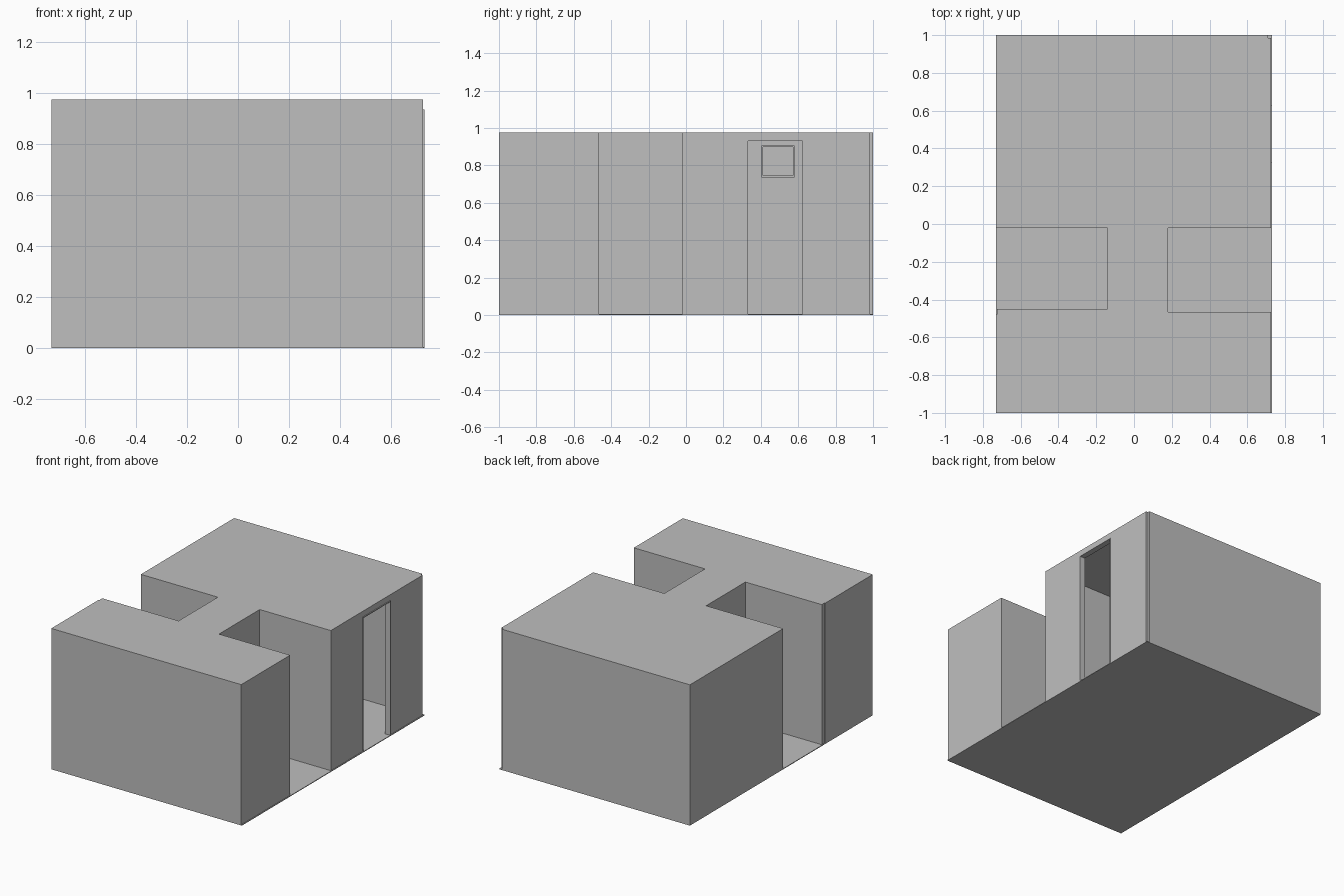
import bpy
import bmesh

cube = bpy.data.objects.get("Cube")
if cube:
    bpy.data.objects.remove(cube, do_unlink=True)

grey = bpy.data.materials.new("plaster_grey")
grey.use_nodes = True
grey.diffuse_color = (0.52, 0.52, 0.52, 1)
grey.node_tree.nodes["Principled BSDF"].inputs["Base Color"].default_value = (0.52, 0.52, 0.52, 1)

HEIGHT, WALL, ROOF, FLOOR = 0.975, 0.035, 0.015, 0.005


def finish(name, bm):
    bmesh.ops.recalc_face_normals(bm, faces=bm.faces)
    mesh = bpy.data.meshes.new(name)
    bm.to_mesh(mesh)
    bm.free()
    mesh.materials.append(grey)
    obj = bpy.data.objects.new(name, mesh)
    bpy.context.collection.objects.link(obj)
    return obj


def prism(name, outline, z0, z1):
    bm = bmesh.new()
    face = bm.faces.new([bm.verts.new((x, y, z0)) for x, y in outline])
    new = bmesh.ops.extrude_face_region(bm, geom=[face])["geom"]
    verts = [v for v in new if isinstance(v, bmesh.types.BMVert)]
    bmesh.ops.translate(bm, verts=verts, vec=(0, 0, z1 - z0))
    return finish(name, bm)


def box(name, x0, x1, y0, y1, z0, z1):
    return prism(name, [(x0, y0), (x1, y0), (x1, y1), (x0, y1)], z0, z1)


def cut(target, cutter):
    cutter.hide_render = True
    mod = target.modifiers.new("cut", "BOOLEAN")
    mod.operation = "DIFFERENCE"
    mod.solver = "EXACT"
    mod.object = cutter
    bpy.context.view_layer.objects.active = target
    bpy.ops.object.modifier_apply(modifier=mod.name)
    bpy.data.objects.remove(cutter, do_unlink=True)


def frame(name, x0, x1, y0, y1, z0, z1, t):
    # two uprights and a head bar
    box(name + "_upright_front", x0, x1, y0, y0 + t, z0, z1)
    box(name + "_upright_back", x0, x1, y1 - t, y1, z0, z1)
    box(name + "_head", x0, x1, y0 + t, y1 - t, z1 - t, z1)


# Floor slab under the rooms and both courtyards
box("floor_slab", -0.73, 0.73, -1, 1, 0, FLOOR)

# H-shaped building shell
outer = [(-0.73, -1), (0.725, -1), (0.725, -0.465), (0.18, -0.465),
         (0.18, -0.02), (0.725, -0.02), (0.725, 0.985), (0.71, 0.985),
         (0.71, 1), (-0.73, 1), (-0.73, -0.02), (-0.14, -0.02),
         (-0.14, -0.45), (-0.725, -0.45), (-0.725, -0.48), (-0.73, -0.48)]
shell = prism("building_shell", outer, FLOOR, HEIGHT)

# Hollow interior: two rooms joined by the corridor
w = WALL
inner = [(-0.73 + w, -1 + w), (0.725 - w, -1 + w), (0.725 - w, -0.465 - w),
         (0.18 - w, -0.465 - w), (0.18 - w, -0.02 + w), (0.725 - w, -0.02 + w),
         (0.725 - w, 1 - w), (-0.73 + w, 1 - w), (-0.73 + w, -0.02 + w),
         (-0.14 + w, -0.02 + w), (-0.14 + w, -0.45 - w), (-0.73 + w, -0.45 - w)]
cut(shell, prism("interior_cutter", inner, FLOOR - 0.02, HEIGHT - ROOF))

# Doorway on the left side wall
cut(shell, box("door_cutter", 0.65, 0.8, 0.325, 0.63, -0.05, 0.93))
frame("door_frame", 0.725 - w, 0.73, 0.325, 0.63, FLOOR, 0.935, 0.006)

# Small framed panel high on the far inner wall
far = -0.73 + w
frame("wall_panel_frame", far, far + 0.015, 0.405, 0.58, 0.735, 0.905, 0.008)
box("wall_panel_sill", far, far + 0.02, 0.405, 0.58, 0.735, 0.745)
box("wall_panel", far, far + 0.006, 0.413, 0.572, 0.745, 0.897)
